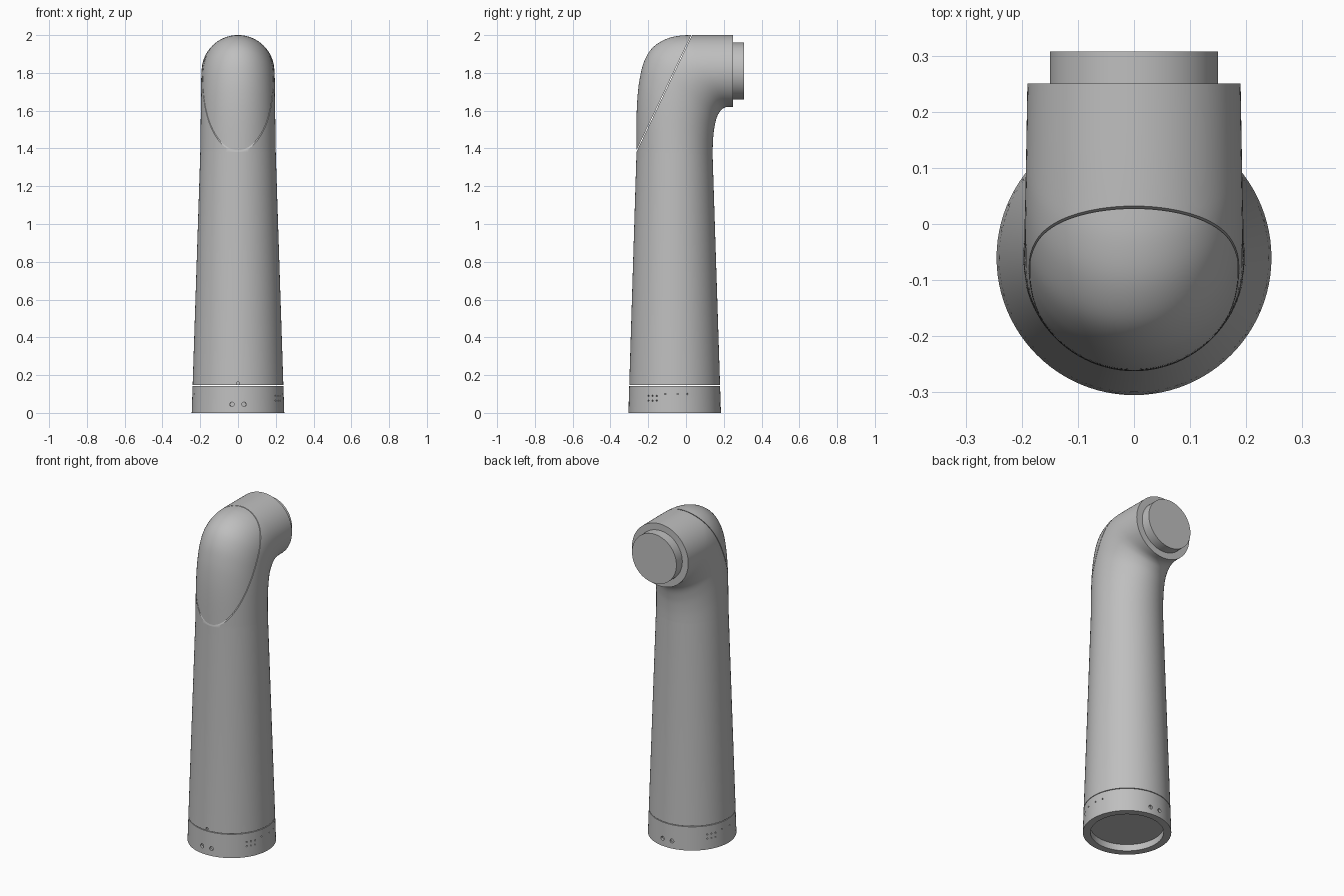
import bpy, bmesh
from math import sin, cos, pi, radians
from mathutils import Vector, Matrix

old = bpy.data.objects.get("Cube")
if old:
    bpy.data.objects.remove(old)

SIDES = 96
GAP = 0.002
AXIS_Y = -0.06

grey = bpy.data.materials.new("satin grey")
grey.use_nodes = True
grey.diffuse_color = (0.52, 0.52, 0.52, 1)
grey.node_tree.nodes["Principled BSDF"].inputs["Base Color"].default_value = grey.diffuse_color


def finish(bm, name):
    bmesh.ops.recalc_face_normals(bm, faces=bm.faces)
    mesh = bpy.data.meshes.new(name)
    bm.to_mesh(mesh)
    bm.free()
    obj = bpy.data.objects.new(name, mesh)
    bpy.context.collection.objects.link(obj)
    mesh.materials.append(grey)
    return obj


def smooth(obj):
    bpy.ops.object.select_all(action='DESELECT')
    obj.select_set(True)
    bpy.context.view_layer.objects.active = obj
    bpy.ops.object.shade_smooth_by_angle(angle=radians(30))


def cylinder(bm, radius, depth, matrix, sides=SIDES):
    bmesh.ops.create_cone(bm, cap_ends=True, segments=sides, radius1=radius,
                          radius2=radius, depth=depth, matrix=matrix)


def catmull(a, b, c, d, t):
    return 0.5 * (2 * b + (c - a) * t + (2 * a - 5 * b + 4 * c - d) * t * t
                  + (3 * b - a - 3 * c + d) * t ** 3)


# Elbow stations: outer y, outer z, inner y, inner z, half width
BEND = [(-.262, 1.38, .141, 1.36, .2), (-.262, 1.55, .142, 1.42, .198),
        (-.257, 1.67, .146, 1.48, .197), (-.245, 1.77, .152, 1.52, .196),
        (-.222, 1.86, .16, 1.555, .195), (-.18, 1.93, .17, 1.58, .195),
        (-.115, 1.975, .185, 1.602, .194), (-.04, 1.996, .2, 1.614, .193),
        (.05, 2, .22, 1.62, .192), (.25, 2, .25, 1.62, .19)]


def tube():
    """Closed tapered tube that turns towards the back at the top."""
    rows = [(-.305, 0, .185, 0, .245)]
    last = len(BEND) - 1
    for i in range(last):
        pts = [BEND[max(0, min(last, i + k))] for k in (-1, 0, 1, 2)]
        rows += [tuple(catmull(*v, s / 5) for v in zip(*pts)) for s in range(5)]
    rows.append(BEND[-1])
    bm = bmesh.new()
    rings = []
    for oy, oz, iy, iz, w in rows:
        outer, inner = Vector((0, oy, oz)), Vector((0, iy, iz))
        mid, half = (outer + inner) / 2, (outer - inner) / 2
        rings.append([bm.verts.new(mid + half * cos(2 * pi * k / SIDES)
                                   + Vector((w * sin(2 * pi * k / SIDES), 0, 0)))
                      for k in range(SIDES)])
    for a, b in zip(rings, rings[1:]):
        for k in range(SIDES):
            n = (k + 1) % SIDES
            bm.faces.new((a[k], a[n], b[n], b[k]))
    bm.faces.new(rings[0])
    bm.faces.new(rings[-1])
    bmesh.ops.recalc_face_normals(bm, faces=bm.faces)
    return bm


def keep(bm, point, normal):
    """Keep the side of a plane that its normal points to, and close the cut."""
    n = Vector(normal).normalized()
    res = bmesh.ops.bisect_plane(bm, geom=bm.verts[:] + bm.edges[:] + bm.faces[:],
                                 plane_co=Vector(point) + n * GAP, plane_no=n,
                                 clear_inner=True)
    edges = [e for e in res["geom_cut"] if isinstance(e, bmesh.types.BMEdge)]
    bmesh.ops.holes_fill(bm, edges=edges, sides=0)


# Tube split along the slanted cap seam and the collar seam
seam, slant = (0, .03, 2), Vector((0, -.62, .295))
ring_z = (0, 0, .145)

bm = tube()
keep(bm, seam, slant)
cap = finish(bm, "elbow_cap")

bm = tube()
keep(bm, seam, -slant)
keep(bm, ring_z, (0, 0, 1))
arm = finish(bm, "arm_shell")

bm = tube()
keep(bm, ring_z, (0, 0, -1))
collar = finish(bm, "base_collar")

# Round end stub on the back of the elbow
bm = bmesh.new()
cylinder(bm, .15, .077, Matrix.Translation((0, .2685, 1.81)) @ Matrix.Rotation(pi / 2, 4, 'X'))
stub = finish(bm, "end_stub")


def cut(obj, holes):
    """Drill radial holes given as (azimuth, height, radius); the collar is recessed too."""
    bm = bmesh.new()
    for az, z, r in holes:
        a = radians(az)
        place = (Matrix.Translation((.245 * cos(a), AXIS_Y + .245 * sin(a), z))
                 @ Matrix.Rotation(a, 4, 'Z') @ Matrix.Rotation(pi / 2, 4, 'Y'))
        cylinder(bm, r, .03, place, 16)
    if obj == collar:
        cylinder(bm, .203, .08, Matrix.Translation((0, AXIS_Y, 0)))
    cutter = finish(bm, "hole_cutter")
    cutter.hide_render = True
    mod = obj.modifiers.new("holes", 'BOOLEAN')
    mod.operation, mod.solver, mod.object = 'DIFFERENCE', 'EXACT', cutter
    bpy.context.view_layer.objects.active = obj
    bpy.ops.object.modifier_apply(modifier=mod.name)
    bpy.data.objects.remove(cutter)


# Screw holes front and back, small vent holes on both sides
holes = [(base + off, .045, .012) for base in (-90, 90) for off in (-7.5, 7.5)]
for turn in (0, 180):
    holes += [(turn + az, z, .004) for az in (-35, -29, -23) for z in (.065, .09)]
    holes += [(turn + az, .1, .004) for az in (-12, 4, 16)]
cut(collar, holes)
cut(arm, [(-90, .157, .008)])

for part in (cap, arm, collar, stub):
    smooth(part)
